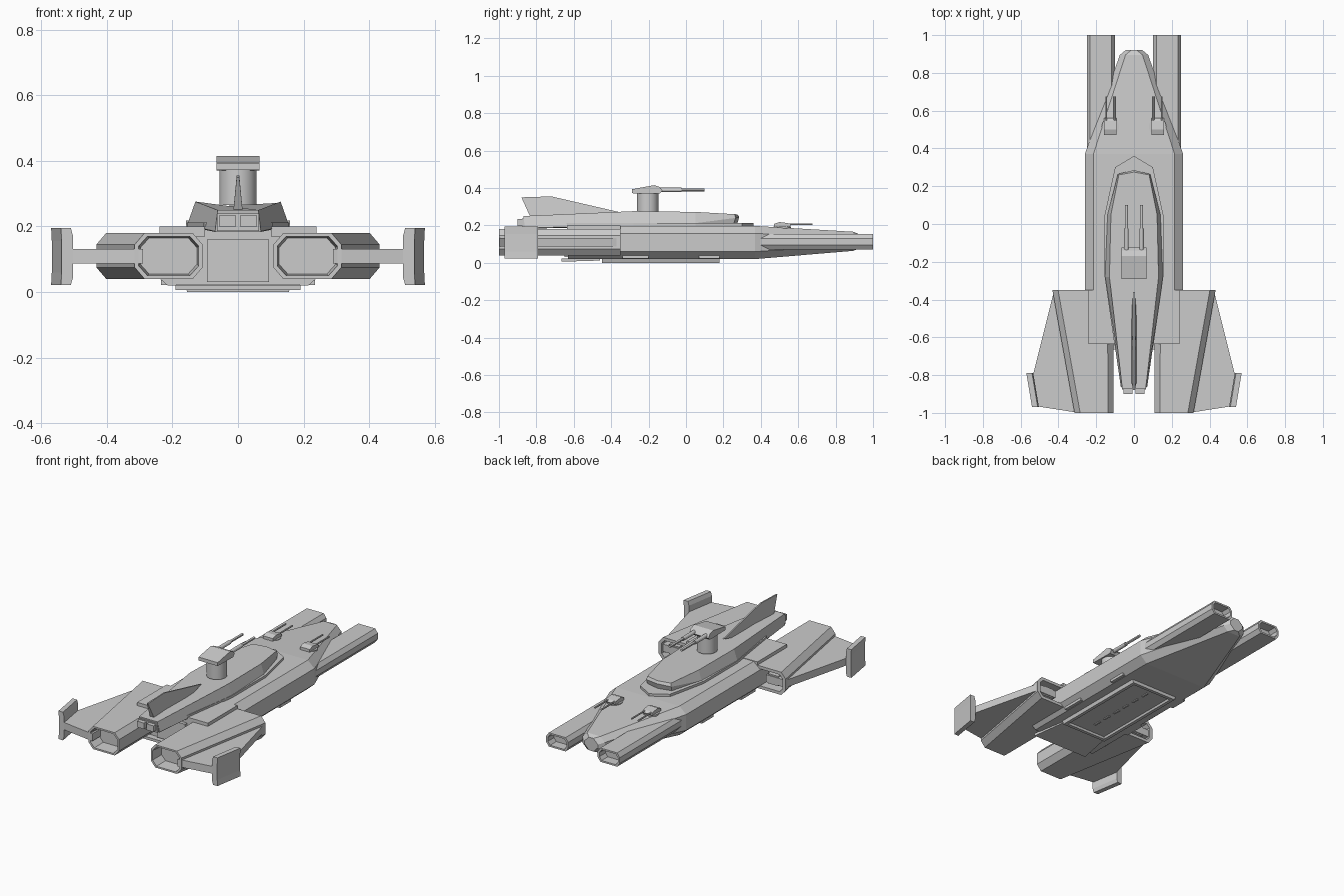
import bpy, bmesh, math

if "Cube" in bpy.data.objects:
    bpy.data.objects.remove(bpy.data.objects["Cube"])


def loft(name, rings, mirror=False):
    """Skin a list of equal-length rings and cap both ends."""
    bm = bmesh.new()
    vs = [[bm.verts.new(p) for p in r] for r in rings]
    n = len(rings[0])
    for a, b in zip(vs, vs[1:]):
        for i in range(n):
            bm.faces.new((a[i], a[(i + 1) % n], b[(i + 1) % n], b[i]))
    bm.faces.new(vs[0])
    bm.faces.new(vs[-1])
    bmesh.ops.recalc_face_normals(bm, faces=bm.faces[:])
    me = bpy.data.meshes.new(name)
    bm.to_mesh(me)
    bm.free()
    ob = bpy.data.objects.new(name, me)
    bpy.context.collection.objects.link(ob)
    if mirror:
        m = ob.modifiers.new("mirror", "MIRROR")
        m.use_mirror_merge = False
    return ob


def octa(x0, x1, z0, z1, cx, cz, y):
    """Chamfered rectangle standing at depth y."""
    return [(x0 + cx, y, z0), (x1 - cx, y, z0), (x1, y, z0 + cz), (x1, y, z1 - cz),
            (x1 - cx, y, z1), (x0 + cx, y, z1), (x0, y, z1 - cz), (x0, y, z0 + cz)]


def box(name, x0, x1, y0, y1, z0, z1, mirror=False):
    def q(z):
        return [(x0, y0, z), (x1, y0, z), (x1, y1, z), (x0, y1, z)]
    return loft(name, [q(z0), q(z1)], mirror)


def sym(half):
    """Complete a half outline (x >= 0) to both sides."""
    return half + [(-p[0],) + tuple(p[1:]) for p in reversed(half) if p[0] > 0]


def cyl(name, r, loc, depth, axis='Z', verts=32):
    rot = (math.pi / 2, 0, 0) if axis == 'Y' else (0, 0, 0)
    bpy.ops.mesh.primitive_cylinder_add(vertices=verts, radius=r, depth=depth, location=loc, rotation=rot)
    bpy.context.object.name = name
    bpy.ops.object.shade_smooth_by_angle()


# main hull with tapering nose
loft("hull", [octa(-.26, .26, .02, .197, .045, .04, -.63),
              octa(-.26, .26, .02, .197, .045, .04, .37),
              octa(-.075, .075, .064, .166, .03, .03, .895),
              octa(-.045, .045, .075, .155, .03, .03, .92)])
box("hull_rear_panel", -.095, .095, -.65, -.6, .03, .16)
loft("shoulder_plate", [[(.10, -.635, z), (.24, -.635, z), (.24, -.35, z), (.10, -.35, z)]
                        for z in (.17, .2)], True)

# forward prongs with hollow ends
loft("prong", [octa(.10, .25, .07, .155, .018, .025, .3),
               octa(.10, .25, .07, .155, .018, .025, 1),
               octa(.112, .238, .08, .145, .015, .02, 1),
               octa(.112, .238, .08, .145, .015, .02, .94)], True)

# engine nacelles: intake in front, hollow nozzle behind
loft("engine_nacelle", [octa(.13, .41, .058, .162, .02, .02, -.43),
                        octa(.13, .41, .058, .162, .02, .02, -.35),
                        octa(.11, .432, .04, .18, .03, .035, -.35),
                        octa(.108, .315, .04, .18, .03, .035, -1),
                        octa(.12, .303, .05, .17, .027, .03, -1),
                        octa(.125, .298, .055, .165, .027, .03, -.92)], True)
box("intake_core", .30, .37, -.44, -.365, .08, .14, True)

# side wings and bent tip plates
wing = [(.29, -.36), (.425, -.36), (.535, -.80), (.515, -.965), (.29, -1)]
loft("wing", [[(x, y, z) for x, y in wing] for z in (.087, .132)], True)
tip = [(.503, .045), (.51, .022), (.54, .022), (.538, .06), (.538, .155),
       (.54, .195), (.51, .195), (.503, .17)]
loft("wing_tip_plate", [[(x + d, y, z) for x, z in tip]
                        for d, y in ((0, -.97), (.03, -.79))], True)

# stepped superstructure with narrow tail
lower = sym([(0, .36), (.10, .30), (.155, .05), (.155, -.28), (.105, -.63), (.1, -.64)])
loft("lower_deck", [[(x, y, z) for x, y in lower] for z in (.19, .212)])
base = sym([(0, .285, .245), (.085, .265, .24), (.14, .05, .212), (.155, -.28, .205), (.07, -.86, .185)])
top = sym([(0, .275, .259), (.08, .26, .26), (.122, .05, .272), (.13, -.28, .276), (.062, -.87, .25)])
skirt = [(x * .97, y * (.95 if y > 0 else 1), .2 if y > -.5 else .183) for x, y, z in base]
loft("upper_deck", [skirt, base, top])
box("tail_exhaust", .008, .056, -.9, -.84, .198, .235, True)
box("tail_exhaust_lip", -.064, .064, -.875, -.84, .186, .24)

# tail fin
fin = [(-.36, .272, .004), (-.72, .355, .004), (-.88, .35, .004), (-.83, .24, .015), (-.5, .24, .015)]
loft("tail_fin", [[(s * w, y, z) for y, z, w in fin] for s in (-1, 1)])

# main gun turret
cyl("turret_column", .057, (0, -.205, .32), .11)
head = [(-.29, .372), (-.29, .393), (-.17, .415), (-.14, .405), (-.125, .385), (-.14, .37)]
loft("turret_head", [[(x * k, y, z) for y, z in head]
                     for x, k in ((-.065, 1), (.065, 1))])
for s in (-1, 1):
    cyl("main_gun_sleeve", .012, (s * .04, -.085, .39), .12, 'Y', 12)
    cyl("main_gun_barrel", .008, (s * .04, -.02, .39), .24, 'Y', 12)

# small nose turrets
for s in (-1, 1):
    cx = s * .125
    cyl("nose_turret_base", .046, (cx, .515, .178), .03, verts=24)
    h = [(.47, .19), (.47, .208), (.5, .218), (.545, .212), (.56, .2), (.55, .19)]
    loft("nose_turret_head", [[(cx + d, y, z) for y, z in h] for d in (-.033, .033)])
    for b in (-.022, .022):
        cyl("nose_gun_barrel", .005, (cx + b, .61, .206), .13, 'Y', 8)

# belly hangar tray, lights, flap and side blisters


def rect(x, y0, y1, z):
    return [(-x, y0, z), (x, y0, z), (x, y1, z), (-x, y1, z)]


loft("belly_tray", [rect(.165, -.45, .18, .03), rect(.155, -.45, .18, 0),
                    rect(.135, -.43, .16, 0), rect(.13, -.425, .155, .012)])
for i in range(6):
    y = -.35 + i * .085
    box("belly_light", -.006, .006, y, y + .045, .007, .014)
flap = [(-.155, -.46), (-.19, -.665), (.19, -.665), (.155, -.46)]
loft("belly_flap", [[(x, y, .03 if y > -.5 else .022) for x, y in flap],
                    [(x, y, .012 if y > -.5 else .006) for x, y in flap]])
for y0, y1 in ((-.34, -.2), (.07, .18)):
    box("belly_blister", .19, .235, y0, y1, .022, .06, True)
